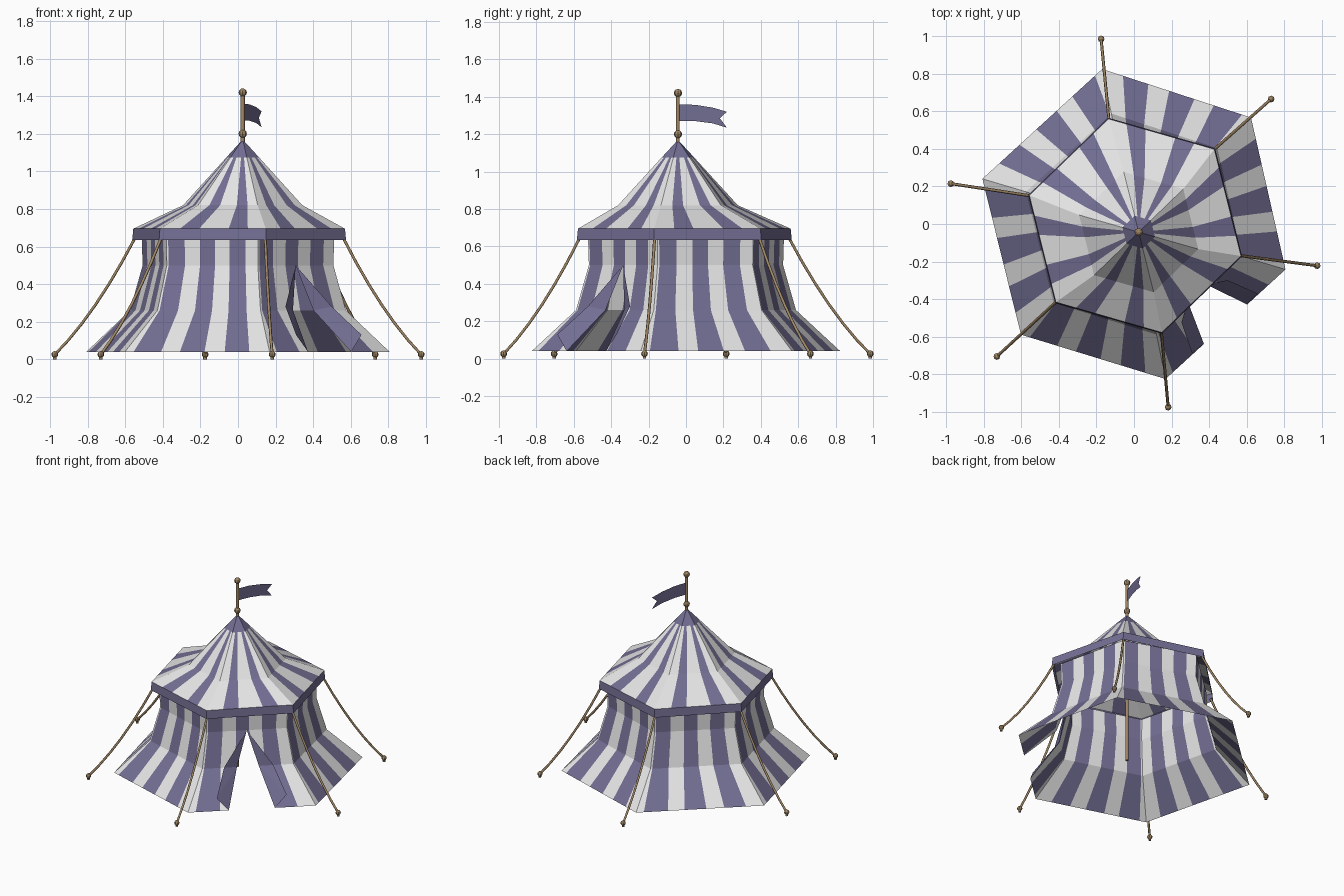
import bpy, bmesh
from math import radians, cos, sin
from mathutils import Vector

if "Cube" in bpy.data.objects:
    bpy.data.objects.remove(bpy.data.objects["Cube"])


def material(name, rgb):
    m = bpy.data.materials.new(name)
    m.use_nodes = True
    m.diffuse_color = (*rgb, 1)
    m.node_tree.nodes["Principled BSDF"].inputs["Base Color"].default_value = (*rgb, 1)
    return m


WHITE = material("canvas white", (0.79, 0.79, 0.79))
PURPLE = material("canvas purple", (0.17, 0.155, 0.29))
WOOD = material("rope and wood brown", (0.35, 0.24, 0.13))

APEX = Vector((0.025, -0.043, 1.17))
# Corner directions; side 0 holds the door
ROOF_ANGLES = [-76 + 60 * i for i in range(6)]
WALL_ANGLES = [-78.5, -16.7, 42.3, 101.6, 163.4, 224.4]
# Stripe edges along one side, at the hem, on the upper wall and on the roof
HEM = [0, 0.06, 0.25, 0.38, 0.5, 0.55, 0.69, 0.86, 1]
UPPER = [0, 0.02, 0.2, 0.365, 0.5, 0.53, 0.69, 0.865, 1]
WALL_PURPLE = [0, 1, 0, 1, 1, 0, 1, 0]
ROOF = [0, 0.19, 0.37, 0.65, 0.83, 1]
ROOF_PURPLE = [0, 1, 0, 1, 0]


def corner(angles, i, r, z, cx=0, cy=0):
    a = radians(angles[i % 6])
    return Vector((cx + r * cos(a), cy + r * sin(a), z))


def on_side(angles, i, t, level):
    """Point at fraction t along side i of a hexagonal ring."""
    return corner(angles, i, *level).lerp(corner(angles, i + 1, *level), t)


def finish(name, bm, mats):
    bmesh.ops.remove_doubles(bm, verts=bm.verts, dist=0.0002)
    me = bpy.data.meshes.new(name)
    bm.to_mesh(me)
    bm.free()
    for m in mats:
        me.materials.append(m)
    ob = bpy.data.objects.new(name, me)
    bpy.context.collection.objects.link(ob)


def add_face(bm, points, index=0):
    unique = []
    for p in points:
        if all((p - q).length > 0.0005 for q in unique):
            unique.append(p)
    if len(unique) > 2:
        bm.faces.new([bm.verts.new(p) for p in unique]).material_index = index


def striped_shell(name, angles, levels, edges, colours, gaps=None, cap=False):
    """Hexagonal striped skin; gaps gives the door half width per level."""
    bm = bmesh.new()
    for i in range(6):
        for k in range(len(levels) - 1):
            for s, purple in enumerate(colours):
                def place(n, level):
                    t = edges[level][n]
                    if gaps and i == 0:
                        left = edges[level][s] < 0.5
                        t = min(t, 0.5 - gaps[level]) if left else max(t, 0.5 + gaps[level])
                    return on_side(angles, i, t, levels[level])
                top = cap and k == len(levels) - 2
                add_face(bm, [place(s, k), place(s + 1, k),
                              place(s + 1, k + 1), place(s, k + 1)],
                         1 if top else purple)
    finish(name, bm, [WHITE, PURPLE])


# Walls with flared skirt and door slit
WALL = [(0.842, 0.04), (0.6, 0.26), (0.53, 0.5), (0.535, 0.66)]
GAPS = [0.18, 0.12, 0, 0]
striped_shell("tent_wall", WALL_ANGLES, WALL, [HEM, UPPER, UPPER, UPPER],
              WALL_PURPLE, GAPS)

# Roof with its peak slightly off centre and a plain cap
ax, ay = APEX.x, APEX.y
EAVE = (0.586, 0.695, 0.006, -0.009)
striped_shell("tent_roof", ROOF_ANGLES,
              [EAVE, (0.33, 0.82, ax, ay), (0.09, 1.075, ax, ay), (0, 1.17, ax, ay)],
              [ROOF] * 4, ROOF_PURPLE, cap=True)

# Valance round the eave
bm = bmesh.new()
HEMLINE = (0.592, 0.635, *EAVE[2:])
for i in range(6):
    add_face(bm, [on_side(ROOF_ANGLES, i, t, lv) for t, lv in
                  ((0, HEMLINE), (1, HEMLINE), (1, EAVE), (0, EAVE))])
finish("eave_valance", bm, [PURPLE])

# Door flaps folded back over the skirt
for side, name in ((-1, "door_flap_right"), (1, "door_flap_left")):
    bm = bmesh.new()
    apex, inner, base, low, high = [
        on_side(WALL_ANGLES, 0, 0.5 + side * w, level) for w, level in
        ((0, WALL[2]), (GAPS[1], WALL[1]), (GAPS[0], WALL[0]),
         (0.275, (0.835, 0.13)), (0.25, (0.65, 0.28)))]
    for face in ((apex, inner, high), (inner, low, high), (inner, base, low)):
        add_face(bm, face if side < 0 else face[::-1])
    finish(name, bm, [PURPLE])


def tube(name, points, radius):
    cu = bpy.data.curves.new(name, "CURVE")
    cu.dimensions = "3D"
    cu.bevel_depth = radius
    cu.bevel_resolution = 1
    cu.use_fill_caps = True
    sp = cu.splines.new("POLY")
    sp.points.add(len(points) - 1)
    for p, co in zip(sp.points, points):
        p.co = (*co, 1)
    cu.materials.append(WOOD)
    ob = bpy.data.objects.new(name, cu)
    bpy.context.collection.objects.link(ob)


def knob(name, at, radius):
    bm = bmesh.new()
    bmesh.ops.create_uvsphere(bm, u_segments=8, v_segments=6, radius=radius)
    bmesh.ops.translate(bm, verts=bm.verts, vec=at)
    finish(name, bm, [WOOD])


# Centre pole with two knobs
tube("centre_pole", [(ax, ay, 0.045), (ax, ay, 1.42)], 0.011)
knob("pole_knob_low", (ax, ay, 1.2), 0.022)
knob("pole_knob_top", (ax, ay, 1.42), 0.022)

# Sagging guy ropes and their pegs
PEGS = [(0.182, -0.975), (0.975, -0.222), (0.73, 0.665),
        (-0.175, 0.985), (-0.975, 0.215), (-0.73, -0.705)]
for i, (x, y) in enumerate(PEGS):
    top, end = corner(ROOF_ANGLES, i, 0.574, 0.65, *EAVE[2:]), Vector((x, y, 0.025))
    path = []
    for n in range(7):
        t = n / 6
        p = top.lerp(end, t)
        p.z -= 0.2 * t * (1 - t)
        path.append(p)
    tube(f"guy_rope_{i + 1}", path, 0.008)
    knob(f"peg_head_{i + 1}", (x, y, 0.026), 0.018)
    tube(f"peg_{i + 1}", [(x, y, 0), (x, y, 0.03)], 0.01)

# Swallow-tailed pennant: distance along, top height, bottom height
bm = bmesh.new()
ROWS = [(0, 1.36, 1.272), (0.1, 1.357, 1.27), (0.2, 1.342, 1.258)]
heading = Vector((0.1, 0.26, 0)).normalized()


def flag_point(d, z):
    return Vector((ax, ay, z)) + heading * d


for (d0, u0, l0), (d1, u1, l1) in zip(ROWS, ROWS[1:]):
    add_face(bm, [flag_point(d0, l0), flag_point(d1, l1),
                  flag_point(d1, u1), flag_point(d0, u0)])
notch, mid = flag_point(0.24, 1.285), flag_point(0.2, 1.3)
add_face(bm, [flag_point(0.2, 1.342), mid, notch, flag_point(0.28, 1.32)])
add_face(bm, [flag_point(0.2, 1.258), flag_point(0.28, 1.235), notch, mid])
finish("pennant", bm, [PURPLE])
